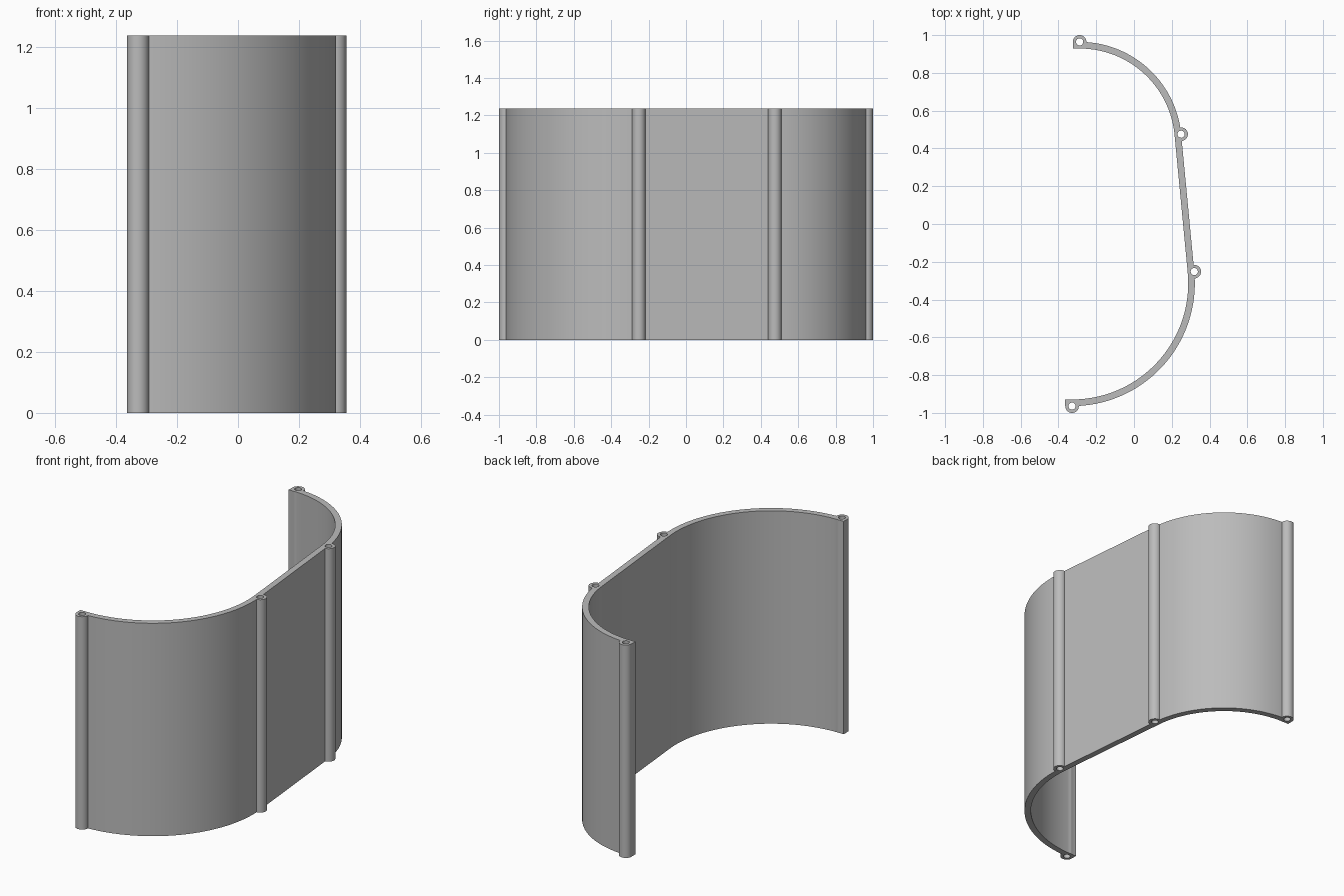
import bpy, bmesh, math
from mathutils import Vector

cube = bpy.data.objects.get("Cube")
if cube:
    bpy.data.objects.remove(cube, do_unlink=True)

HEIGHT = 1.238
WALL = 0.035          # wall thickness
BOSS_R, HOLE_R = 0.036, 0.019
BACK_C, BACK_R = Vector((-0.288, 0.424)), 0.54
FRONT_C, FRONT_R = Vector((-0.328, -0.314)), 0.65

grey = bpy.data.materials.new("plain grey")
grey.use_nodes = True
colour = (0.5, 0.5, 0.5, 1)
grey.diffuse_color = colour
grey.node_tree.nodes["Principled BSDF"].inputs["Base Color"].default_value = colour

# Direction of the normal of the flat panel tangent to both arcs
d = BACK_C - FRONT_C
tangent = math.atan2(d.y, d.x) - math.acos((FRONT_R - BACK_R) / d.length)


def arc(centre, radius, start, end, steps=40):
    angles = [start + (end - start) * i / steps for i in range(steps + 1)]
    return [centre + radius * Vector((math.cos(a), math.sin(a))) for a in angles]


def side(inset):
    """One face of the wall: squared end, back arc, flat panel, front arc, squared end."""
    pts = arc(BACK_C, BACK_R - inset, math.pi / 2, tangent)
    pts += arc(FRONT_C, FRONT_R - inset, tangent, -math.pi / 2)
    end = Vector((BOSS_R, 0))
    return [pts[0] - end] + pts + [pts[-1] - end]


def prism(name, outline, z0=0.0, z1=HEIGHT):
    bm = bmesh.new()
    face = bm.faces.new([bm.verts.new((p.x, p.y, z0)) for p in outline])
    top = bmesh.ops.extrude_face_region(bm, geom=[face])["geom"]
    bmesh.ops.translate(bm, vec=(0, 0, z1 - z0),
                        verts=[v for v in top if isinstance(v, bmesh.types.BMVert)])
    bmesh.ops.recalc_face_normals(bm, faces=bm.faces)
    mesh = bpy.data.meshes.new(name)
    bm.to_mesh(mesh)
    bm.free()
    mesh.materials.append(grey)
    obj = bpy.data.objects.new(name, mesh)
    bpy.context.collection.objects.link(obj)
    return obj


def combine(target, tool, operation):
    mod = target.modifiers.new(operation.title(), 'BOOLEAN')
    mod.operation, mod.solver, mod.object = operation, 'EXACT', tool
    bpy.context.view_layer.objects.active = target
    bpy.ops.object.modifier_apply(modifier=mod.name)
    bpy.data.objects.remove(tool, do_unlink=True)


# Curved wall
wall = prism("curved_wall", side(0) + side(WALL)[::-1])

# Screw bosses on the outer face, at both ends of each arc
centres = [c + r * Vector((math.cos(a), math.sin(a)))
           for c, r, a in ((BACK_C, BACK_R, math.pi / 2), (BACK_C, BACK_R, tangent),
                           (FRONT_C, FRONT_R, tangent), (FRONT_C, FRONT_R, -math.pi / 2))]
for c in centres:
    combine(wall, prism("boss", arc(c, BOSS_R, 0, math.tau, 32)[:-1]), 'UNION')

# Screw holes running through the bosses
for c in centres:
    hole = prism("hole_cutter", arc(c, HOLE_R, 0.05, math.tau + 0.05, 24)[:-1], -0.1, HEIGHT + 0.1)
    hole.hide_render = True
    combine(wall, hole, 'DIFFERENCE')

bpy.ops.object.select_all(action='DESELECT')
wall.select_set(True)
bpy.context.view_layer.objects.active = wall
bpy.ops.object.shade_smooth_by_angle(angle=math.radians(30))
